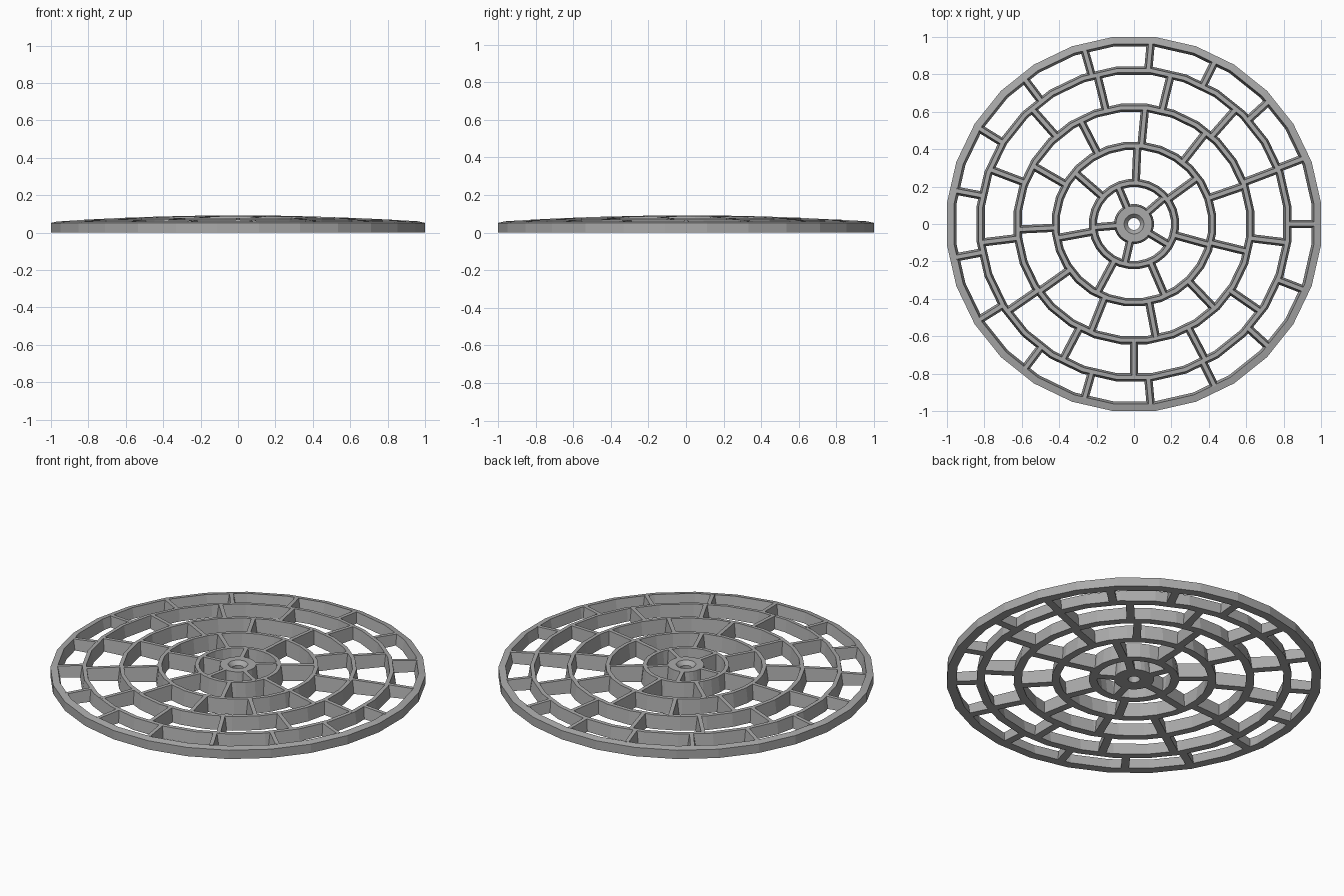
import bpy, bmesh, math
from mathutils import Matrix, Vector

cube = bpy.data.objects.get("Cube")
if cube:
    bpy.data.objects.remove(cube, do_unlink=True)

SIDES = 28
BOTTOM_HALF, TOP_HALF = 0.022, 0.011   # half widths of the tapered ribs

grey = bpy.data.materials.new("cast grey")
grey.use_nodes = True
colour = (0.4, 0.4, 0.4, 1)
grey.diffuse_color = colour
grey.node_tree.nodes["Principled BSDF"].inputs["Base Color"].default_value = colour


def dome(r):
    """Height of the gently domed top at radius r."""
    return 0.092 - 0.034 * r * r


def finish(name, bm):
    bmesh.ops.recalc_face_normals(bm, faces=bm.faces)
    mesh = bpy.data.meshes.new(name)
    bm.to_mesh(mesh)
    bm.free()
    mesh.materials.append(grey)
    obj = bpy.data.objects.new(name, mesh)
    bpy.context.collection.objects.link(obj)
    return obj


def lathe(name, profile):
    """Spin a closed (radius, height) profile into a faceted ring."""
    bm = bmesh.new()
    rows = []
    for i in range(SIDES):
        a = math.tau * (i + 0.5) / SIDES
        rows.append([bm.verts.new((r * math.cos(a), r * math.sin(a), z))
                     for r, z in profile])
    n = len(profile)
    for i in range(SIDES):
        a, b = rows[i], rows[(i + 1) % SIDES]
        for j in range(n):
            k = (j + 1) % n
            bm.faces.new((a[j], a[k], b[k], b[j]))
    return finish(name, bm)


def spokes(name, count, start, r0, r1):
    """Evenly spaced tapered bars between two radii."""
    bm = bmesh.new()
    for i in range(count):
        turn = Matrix.Rotation(math.radians(start) + math.tau * i / count, 3, 'Z')
        ends = []
        for r in (r0, r1):
            section = ((-BOTTOM_HALF, 0), (BOTTOM_HALF, 0),
                       (TOP_HALF, dome(r)), (-TOP_HALF, dome(r)))
            ends.append([bm.verts.new(turn @ Vector((r, y, z))) for y, z in section])
        a, b = ends
        for j in range(4):
            k = (j + 1) % 4
            bm.faces.new((a[j], a[k], b[k], b[j]))
        bm.faces.new(a)
        bm.faces.new(b)
    return finish(name, bm)


# Hub with a countersunk centre hole
lathe("hub", [(0.032, 0), (0.107, 0), (0.097, dome(0.1)),
              (0.053, dome(0.05)), (0.032, 0.07)])

# Concentric ribs
radii = [0.22, 0.42, 0.625, 0.825]
for i, r in enumerate(radii):
    lathe(f"ring_{i + 1}", [(r - BOTTOM_HALF, 0), (r + BOTTOM_HALF, 0),
                            (r + TOP_HALF, dome(r + TOP_HALF)),
                            (r - TOP_HALF, dome(r - TOP_HALF))])

# Outer rim with a straight outside wall
edge = 1 / math.cos(math.pi / SIDES)
lathe("outer_rim", [(0.955, 0), (edge, 0), (edge, 0.052),
                    (0.968, dome(0.968))])

# Staggered spokes, one set between each pair of rings
bounds = [0.095] + radii + [0.968]
sets = [(5, 41), (7, 36.1), (11, 19.1), (13, -90), (17, 0)]
for i, (count, start) in enumerate(sets):
    spokes(f"spokes_{i + 1}", count, start, bounds[i], bounds[i + 1])
